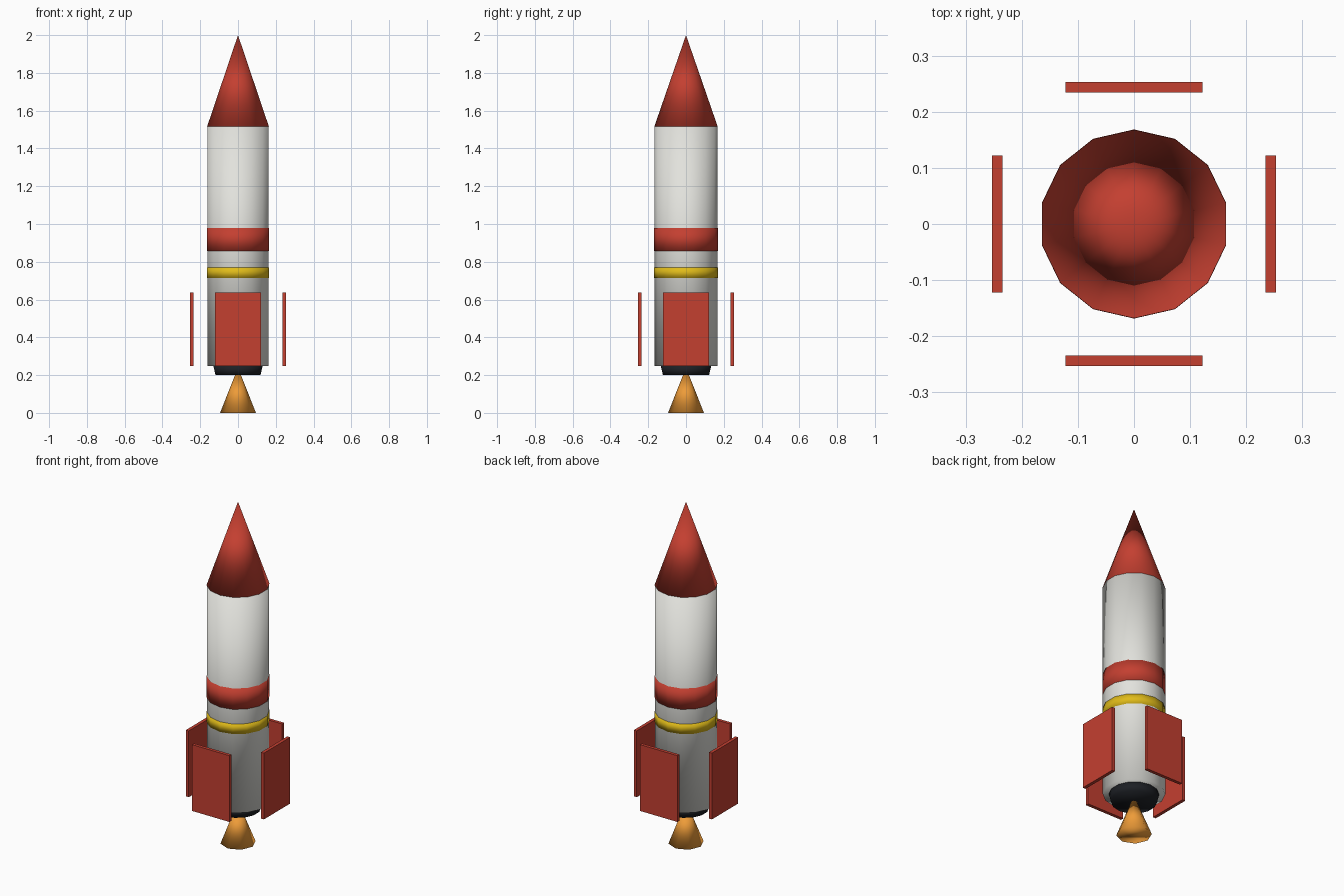
import bpy
from math import pi

if "Cube" in bpy.data.objects:
    bpy.data.objects.remove(bpy.data.objects["Cube"])


def material(name, rgb):
    m = bpy.data.materials.new(name)
    m.diffuse_color = (*rgb, 1)
    m.use_nodes = True
    m.node_tree.nodes["Principled BSDF"].inputs["Base Color"].default_value = m.diffuse_color
    return m


RED = material("red", (0.55, 0.05, 0.03))
WHITE = material("white", (0.76, 0.76, 0.72))
YELLOW = material("yellow", (0.75, 0.5, 0.01))
BLACK = material("black", (0.012, 0.014, 0.018))
ORANGE = material("orange", (0.85, 0.33, 0.04))


def tapered(name, z0, z1, r0, r1, mat, sides=14):
    """Smooth-shaded round part between two heights."""
    bpy.ops.mesh.primitive_cone_add(vertices=sides, radius1=r0, radius2=r1,
                                    depth=z1 - z0, location=(0, 0, (z0 + z1) / 2))
    ob = bpy.context.object
    ob.name = name
    ob.data.materials.append(mat)
    bpy.ops.object.shade_smooth()
    return ob


# Hull
tapered("body", 0.249, 1.515, 0.1665, 0.1665, WHITE)
tapered("nose_cone", 1.515, 2.0, 0.168, 0, RED)
tapered("red_band", 0.858, 0.98, 0.1685, 0.1685, RED)
tapered("yellow_band", 0.713, 0.771, 0.1685, 0.1685, YELLOW)

# Engine and flame
tapered("engine_nozzle", 0.2, 0.249, 0.122, 0.134, BLACK)
tapered("flame", 0, 0.24, 0.095, 0, ORANGE, sides=8)

# Four flat fins standing off the hull
for i, (x, y) in enumerate([(0, -1), (1, 0), (0, 1), (-1, 0)]):
    bpy.ops.mesh.primitive_cube_add(size=1, location=(x * 0.244, y * 0.244, 0.4435),
                                    rotation=(0, 0, i * pi / 2))
    fin = bpy.context.object
    fin.name = f"fin_{i + 1}"
    fin.scale = (0.244, 0.019, 0.389)
    fin.data.materials.append(RED)
